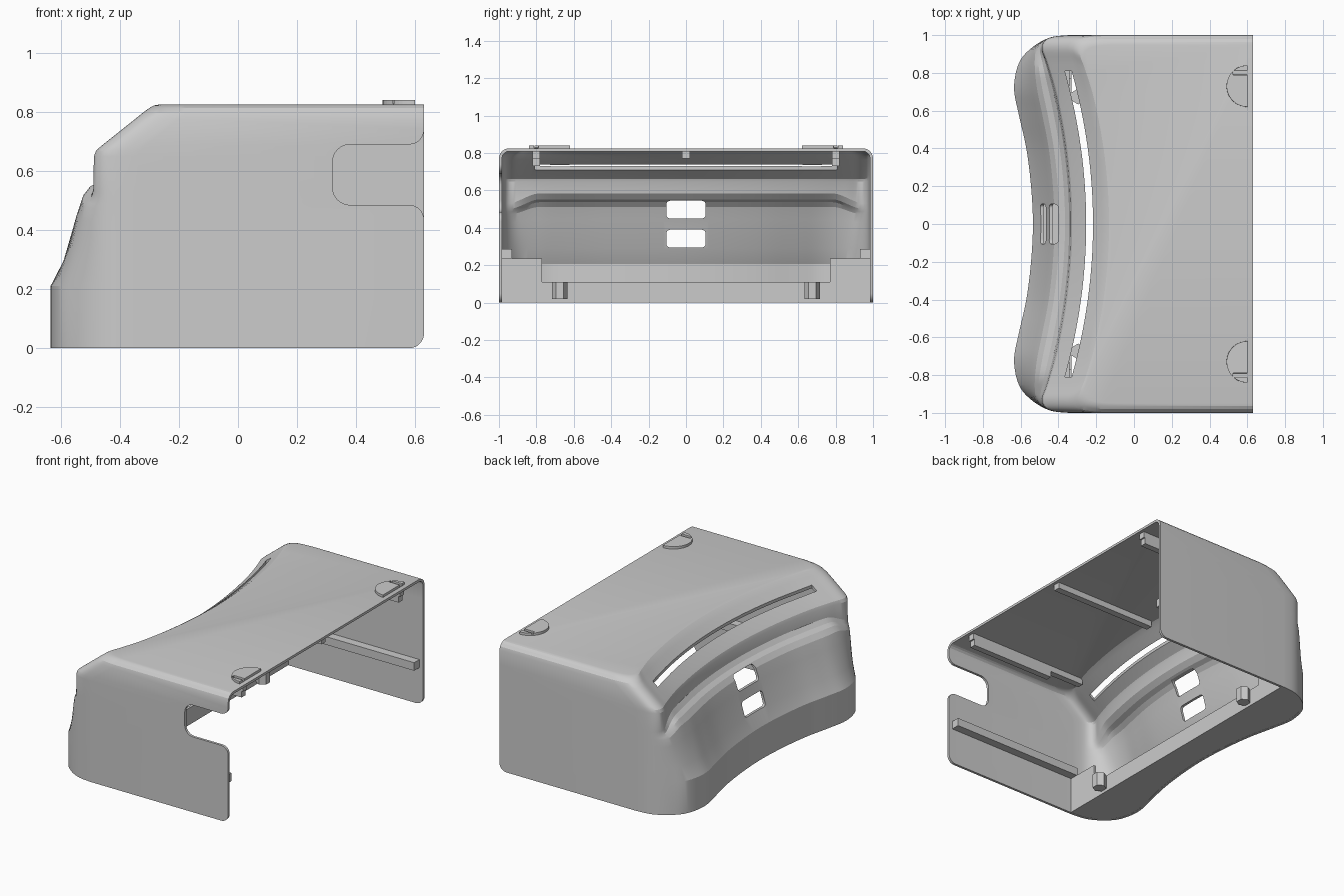
import bpy, bmesh, math
from mathutils import Vector

if "Cube" in bpy.data.objects:
    bpy.data.objects.remove(bpy.data.objects["Cube"])

# Half plan outlines (x, y): lower body and upper body
LOWER = [(-.535, 0), (-.545, .2), (-.57, .4), (-.61, .58), (-.635, .72),
         (-.61, .85), (-.545, .93), (-.45, .985), (-.34, 1)]
UPPER = [(-.335, 0), (-.342, .2), (-.362, .4), (-.392, .58), (-.423, .72),
         (-.462, .85), (-.488, .935), (-.45, .985), (-.34, 1)]
# Levels: z, blend lower->upper, shift in x, inset of y, drop at the corners
LEVELS = [(0, 0, 0, 0, 0), (.21, 0, 0, 0, 0), (.295, .21, 0, 0, 0), (.45, .44, 0, 0, .02),
          (.52, .57, 0, 0, .045), (.55, .7, 0, 0, .06), (.565, .85, 0, 0, .06),
          (.59, .96, 0, 0, .06), (.65, 1, 0, 0, 0), (.67, 1, .008, 0, 0),
          (.685, 1, .025, 0, 0), (.775, 1, .138, 0, 0), (.797, 1, .165, .006, 0),
          (.813, 1, .187, .02, 0), (.822, 1, .203, .036, 0), (.825, 1, .22, .052, 0)]
BACK = .63


def smooth_curve(half, steps=5):
    """Mirror a half outline and run a Catmull-Rom curve through it."""
    pts = [Vector((x, -y)) for x, y in half[:0:-1]] + [Vector(p) for p in half]
    pts = [pts[0] + Vector((.1, 0))] + pts + [pts[-1] + Vector((.1, 0))]
    out = []
    for a, b, c, d in zip(pts, pts[1:], pts[2:], pts[3:]):
        for s in range(steps):
            t = s / steps
            out.append(.5 * (2 * b + (c - a) * t + (2 * a - 5 * b + 4 * c - d) * t * t
                             + (3 * b - a - 3 * c + d) * t ** 3))
    return out + [pts[-2]]


def finish(name, bm):
    me = bpy.data.meshes.new(name)
    bm.to_mesh(me)
    bm.free()
    ob = bpy.data.objects.new(name, me)
    bpy.context.collection.objects.link(ob)
    return ob


def activate(ob):
    bpy.ops.object.select_all(action='DESELECT')
    ob.select_set(True)
    bpy.context.view_layer.objects.active = ob


def prism(name, pts, lo, hi, axis):
    """Extrude a 2D profile along an axis; the profile uses the other two axes in order."""
    def place(p, h):
        v = list(p)
        v.insert('xyz'.index(axis), h)
        return v
    bm = bmesh.new()
    a = [bm.verts.new(place(p, lo)) for p in pts]
    b = [bm.verts.new(place(p, hi)) for p in pts]
    bm.faces.new(a)
    bm.faces.new(b)
    for i in range(len(a)):
        j = (i + 1) % len(a)
        bm.faces.new((a[i], a[j], b[j], b[i]))
    bmesh.ops.recalc_face_normals(bm, faces=bm.faces)
    return finish(name, bm)


def box(name, x, y, z):
    y = sorted(y)
    return prism(name, [(x[0], y[0]), (x[1], y[0]), (x[1], y[1]), (x[0], y[1])], z[0], z[1], 'z')


def arc(cx, cy, r, a0, a1, n=8):
    return [(cx + r * math.cos(math.radians(a0 + (a1 - a0) * i / n)),
             cy + r * math.sin(math.radians(a0 + (a1 - a0) * i / n))) for i in range(n + 1)]


def cut(ob, cutter):
    cutter.hide_render = True
    m = ob.modifiers.new('cut', 'BOOLEAN')
    m.operation = 'DIFFERENCE'
    m.solver = 'EXACT'
    m.object = cutter
    activate(ob)
    bpy.ops.object.modifier_apply(modifier=m.name)
    bpy.data.objects.remove(cutter)


# Housing shell: loft the levels, close the top, give it thickness
low, up = smooth_curve(LOWER), smooth_curve(UPPER)
bm = bmesh.new()
rings = []
for z, t, dx, inset, drop in LEVELS:
    ring = [bm.verts.new((BACK, -1 + inset, z))]
    for a, b in zip(low, up):
        p = a.lerp(b, t)
        s = min(1, max(0, (abs(p.y) - .78) / .18))
        ring.append(bm.verts.new((p.x + dx, p.y * (1 - inset), z - drop * s * s * (3 - 2 * s))))
    ring.append(bm.verts.new((BACK, 1 - inset, z)))
    rings.append(ring)
for r, q in zip(rings, rings[1:]):
    for i in range(len(r) - 1):
        bm.faces.new((r[i], q[i], q[i + 1], r[i + 1]))
bm.faces.new(rings[-1][::-1])
shell = finish('housing_shell', bm)
sol = shell.modifiers.new('wall', 'SOLIDIFY')
sol.thickness, sol.offset = .016, -1
activate(shell)
bpy.ops.object.modifier_apply(modifier=sol.name)

# Side port notch in one wall, rounded lower back corners
notch = (arc(.38, .545, .06, 270, 180) + arc(.38, .63, .06, 180, 90)
         + arc(.58, .74, .05, -90, 0) + [(.7, .74), (.7, .435)] + arc(.58, .435, .05, 0, 90))
cut(shell, prism('notch_cutter', notch, -1.1, -.9, 'y'))
corner = arc(.58, .05, .05, -90, 0) + [(.7, .05), (.7, -.05), (.58, -.05)]
cut(shell, prism('corner_cutter', corner, -1.1, 1.1, 'y'))

# Curved slot in the sloping face
ys = [-.81 + 1.62 * i / 32 for i in range(33)]
slot = [(-.253 - y * y / 5.8, y) for y in ys] + [(-.217 - y * y / 5.8, y) for y in ys[::-1]]
cut(shell, prism('slot_cutter', slot, .66, .9, 'z'))

# Two rounded windows in the front panel
for z0, z1 in ((.295, .39), (.45, .545)):
    r, w = .02, .105
    prof = (arc(w - r, z1 - r, r, 0, 90, 4) + arc(r - w, z1 - r, r, 90, 180, 4)
            + arc(r - w, z0 + r, r, 180, 270, 4) + arc(w - r, z0 + r, r, 270, 360, 4))
    cut(shell, prism('window_cutter', prof, -.65, -.345, 'x'))
activate(shell)
bpy.ops.object.shade_smooth_by_angle(angle=math.radians(18))

# Floor under the curved front, and the upright wall behind it
prism('front_floor', [(p.x + .004 if p.x < -.35 else -.335, p.y * .995) for p in low],
      .001, .014, 'z')
prism('floor_wall', [(-.99, .001), (.99, .001), (.99, .235), (.77, .235), (.77, .11),
                     (-.77, .11), (-.77, .235), (-.99, .235)], -.345, -.33, 'x')
box('top_rail_centre', (-.12, .61), (-.022, .022), (.77, .812))

# Mirrored parts
for s, side in ((-1, 'right'), (1, 'left')):
    box('side_rail_' + side, (-.335, .605), (s * .93, s * .988), (.235, .287))
    box('top_rail_' + side, (-.25, .61), (s * .78, s * .82), (.77, .812))
    box('top_rail_step_' + side, (0, .6), (s * .78, s * .82), (.73, .77))
    # hexagonal post against the floor wall
    prism('post_' + side, arc(-.295, s * .675, .042, 30, 330, 5), .02, .11, 'z')
    # half-round raised catch on the top
    catch = prism('top_catch_' + side, arc(.6, s * .73, .11, 90, 270, 24), .815, .841, 'z')
    cut(catch, box('catch_cutter', (.525, .65), (s * .79, s * .812), (.828, .9)))
    bev = catch.modifiers.new('edge', 'BEVEL')
    bev.width, bev.segments = .006, 2
    bev.limit_method, bev.angle_limit = 'ANGLE', math.radians(50)
